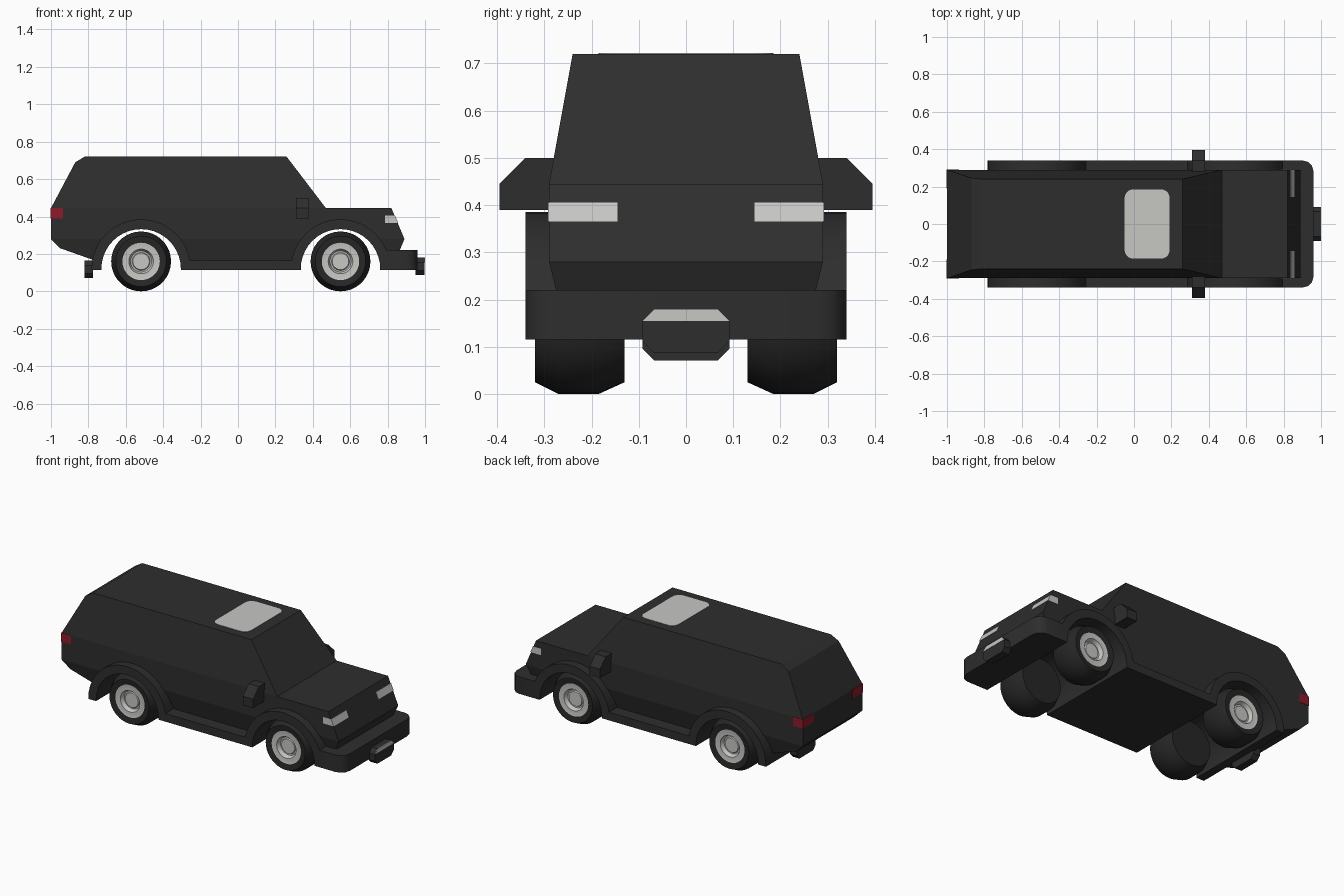
import bpy, bmesh, math
from mathutils import Vector

cube = bpy.data.objects.get("Cube")
if cube:
    bpy.data.objects.remove(cube, do_unlink=True)


def material(name, color):
    m = bpy.data.materials.new(name)
    m.use_nodes = True
    m.diffuse_color = (*color, 1)
    node = next(n for n in m.node_tree.nodes if n.type == 'BSDF_PRINCIPLED')
    node.inputs["Base Color"].default_value = (*color, 1)
    node.inputs["Roughness"].default_value = 0.7
    return m


BLACK = material("black_paint", (0.027, 0.027, 0.027))
RUBBER = material("dark_rubber", (0.02, 0.02, 0.02))
SILVER = material("light_grey", (0.57, 0.57, 0.55))
RED = material("tail_red", (0.27, 0.011, 0.022))


def finish(name, bm, mats, smooth=False):
    bmesh.ops.recalc_face_normals(bm, faces=bm.faces[:])
    mesh = bpy.data.meshes.new(name)
    bm.to_mesh(mesh)
    bm.free()
    for m in mats:
        mesh.materials.append(m)
    obj = bpy.data.objects.new(name, mesh)
    bpy.context.collection.objects.link(obj)
    if smooth:
        bpy.ops.object.select_all(action='DESELECT')
        obj.select_set(True)
        bpy.context.view_layer.objects.active = obj
        bpy.ops.object.shade_smooth_by_angle(angle=math.radians(32))
    return obj


def loft(ring_a, ring_b):
    """Closed solid between two matching outlines."""
    bm = bmesh.new()
    a = [bm.verts.new(p) for p in ring_a]
    b = [bm.verts.new(p) for p in ring_b]
    bm.faces.new(a)
    bm.faces.new(b[::-1])
    for i in range(len(a)):
        j = (i + 1) % len(a)
        bm.faces.new((a[i], b[i], b[j], a[j]))
    return bm


def side_solid(points, y0, y1):
    return loft([(x, y0, z) for x, z in points], [(x, y1, z) for x, z in points])


def cross_solid(points, x0, x1):
    return loft([(x0, y, z) for y, z in points], [(x1, y, z) for y, z in points])


def half_width(z):
    if z > 0.445:
        return 0.29 - (z - 0.445) * 0.05 / 0.275
    return 0.29 - max(0, 0.28 - z) * 0.25


def arc(cx, radius, start, end, steps=20):
    angles = [math.radians(start + (end - start) * i / steps) for i in range(steps + 1)]
    return [(cx + radius * math.cos(t), ARCH_Z + radius * math.sin(t)) for t in angles]


REAR_X, FRONT_X, ARCH_Z = -0.518, 0.548, 0.12
BOTTOM, INNER, OUTER = 0.115, 0.2125, 0.265

# Wheel well cutters, running across the whole body
cutters = []
for name, cx in (("rear", REAR_X), ("front", FRONT_X)):
    outline = [(cx + INNER, 0)] + arc(cx, INNER, 0, 180) + [(cx - INNER, 0)]
    cutter = finish(name + "_well_cutter", side_solid(outline, -0.5, 0.5), [BLACK])
    cutter.hide_render = True
    cutter.hide_set(True)
    cutter.display_type = 'WIRE'
    cutters.append(cutter)

# Body shell: tucked-in lower part, upright middle, tapered cabin
shell = {
    "lower_body": [(-1, 0.28), (-0.95, 0.23), (-0.78, 0.17), (-0.77, 0.12),
                   (0.85, 0.12), (0.865, 0.22), (0.89, 0.28)],
    "middle_body": [(-1, 0.28), (0.89, 0.28), (0.82, 0.445), (-1, 0.445)],
    "cabin": [(-1, 0.445), (0.47, 0.445), (0.26, 0.72), (-0.82, 0.72), (-0.87, 0.69)],
}
for name, pts in shell.items():
    bm = loft([(x, -half_width(z), z) for x, z in pts],
              [(x, half_width(z), z) for x, z in pts])
    part = finish(name, bm, [BLACK])
    if name != "cabin":
        for cutter in cutters:
            mod = part.modifiers.new("wheel_well", 'BOOLEAN')
            mod.operation = 'DIFFERENCE'
            mod.solver = 'EXACT'
            mod.object = cutter

# Lower cladding: wheel flares, side skirts and front bumper in one outline
skirt = math.degrees(math.asin((0.165 - ARCH_Z) / OUTER))
bumper = math.degrees(math.asin((0.22 - ARCH_Z) / OUTER))
outline = ([(REAR_X - OUTER, BOTTOM), (REAR_X - INNER, BOTTOM)]
           + arc(REAR_X, INNER, 180, 0) + [(REAR_X + INNER, BOTTOM), (FRONT_X - INNER, BOTTOM)]
           + arc(FRONT_X, INNER, 180, 0) + [(FRONT_X + INNER, BOTTOM), (0.96, BOTTOM), (0.96, 0.22)]
           + arc(FRONT_X, OUTER, bumper, 180 - skirt)
           + arc(REAR_X, OUTER, skirt, 180))
bm = side_solid(outline, -0.34, 0.34)
corners = [e for e in bm.edges
           if all(v.co.x > 0.955 for v in e.verts)
           and abs(e.verts[0].co.z - e.verts[1].co.z) > 0.05]
bmesh.ops.bevel(bm, geom=corners, offset=0.06, segments=3, profile=0.5, affect='EDGES')
finish("lower_cladding", bm, [BLACK], smooth=True)

# Sunroof with rounded corners
bm = bmesh.new()
bmesh.ops.create_cube(bm, size=1)
bmesh.ops.scale(bm, vec=(0.24, 0.37, 0.006), verts=bm.verts[:])
bmesh.ops.translate(bm, vec=(0.07, 0, 0.719), verts=bm.verts[:])
uprights = [e for e in bm.edges if abs(e.verts[0].co.z - e.verts[1].co.z) > 0.001]
bmesh.ops.bevel(bm, geom=uprights, offset=0.045, segments=5, profile=0.5, affect='EDGES')
finish("sunroof", bm, [SILVER])

# Lamps and mirrors on both sides
headlight = [(0.785, 0.365), (0.857, 0.365), (0.84, 0.405), (0.785, 0.405)]
taillight = [(-1.002, 0.39), (-0.935, 0.39), (-0.935, 0.446), (-1.002, 0.446)]
mirror = [(0.28, 0.39), (0.395, 0.39), (0.395, 0.445), (0.34, 0.5), (0.28, 0.5)]
for side, s in (("left", 1), ("right", -1)):
    finish(side + "_headlight", side_solid(headlight, s * 0.145, s * 0.292), [SILVER])
    finish(side + "_taillight", side_solid(taillight, s * 0.19, s * 0.292), [RED])
    finish(side + "_mirror", cross_solid([(s * y, z) for y, z in mirror], 0.31, 0.38), [BLACK])

# Number plate holders, the front one with a pale upper panel
half = [(0.067, 0.18), (0.092, 0.155), (0.092, 0.112), (0.067, 0.087)]
plate = half + [(-y, z) for y, z in reversed(half)]
finish("front_plate_holder", cross_solid(plate, 0.95, 0.998), [BLACK])
finish("rear_plate_holder", cross_solid([(y, z - 0.016) for y, z in plate], -0.82, -0.775), [BLACK])
finish("front_plate_panel", cross_solid(half[:2] + plate[-2:], 0.997, 1.0), [SILVER])

# Wheels: (radius, distance from centre line), revolved around the axle
tyre = [(0, 0.13), (0.135, 0.13), (0.16, 0.185), (0.16, 0.27), (0.135, 0.32), (0.125, 0.32), (0.1, 0.312)]
rim = [(0.066, 0.312), (0.056, 0.288), (0.048, 0.288), (0.044, 0.296), (0, 0.296)]
SEGMENTS = 36


def wheel(name, cx, s):
    bm = bmesh.new()
    profile = tyre + rim
    chain = [bm.verts.new((r, s * y, 0)) for r, y in profile]
    edges = [bm.edges.new(pair) for pair in zip(chain, chain[1:])]
    bmesh.ops.spin(bm, geom=chain + edges, cent=(0, 0, 0), axis=(0, 1, 0),
                   angle=math.tau, steps=SEGMENTS, use_merge=False)
    bmesh.ops.remove_doubles(bm, verts=bm.verts[:], dist=0.0005)
    for f in bm.faces:
        reach = max(Vector((v.co.x, v.co.z)).length for v in f.verts)
        outward = s * f.calc_center_median().y > 0.2
        f.material_index = int(outward and reach < 0.101)
    bmesh.ops.translate(bm, vec=(cx, 0, 0.16), verts=bm.verts[:])
    finish(name, bm, [RUBBER, SILVER], smooth=True)


for end, cx in (("front", FRONT_X), ("rear", REAR_X)):
    for side, s in (("left", 1), ("right", -1)):
        wheel(f"{end}_{side}_wheel", cx, s)
